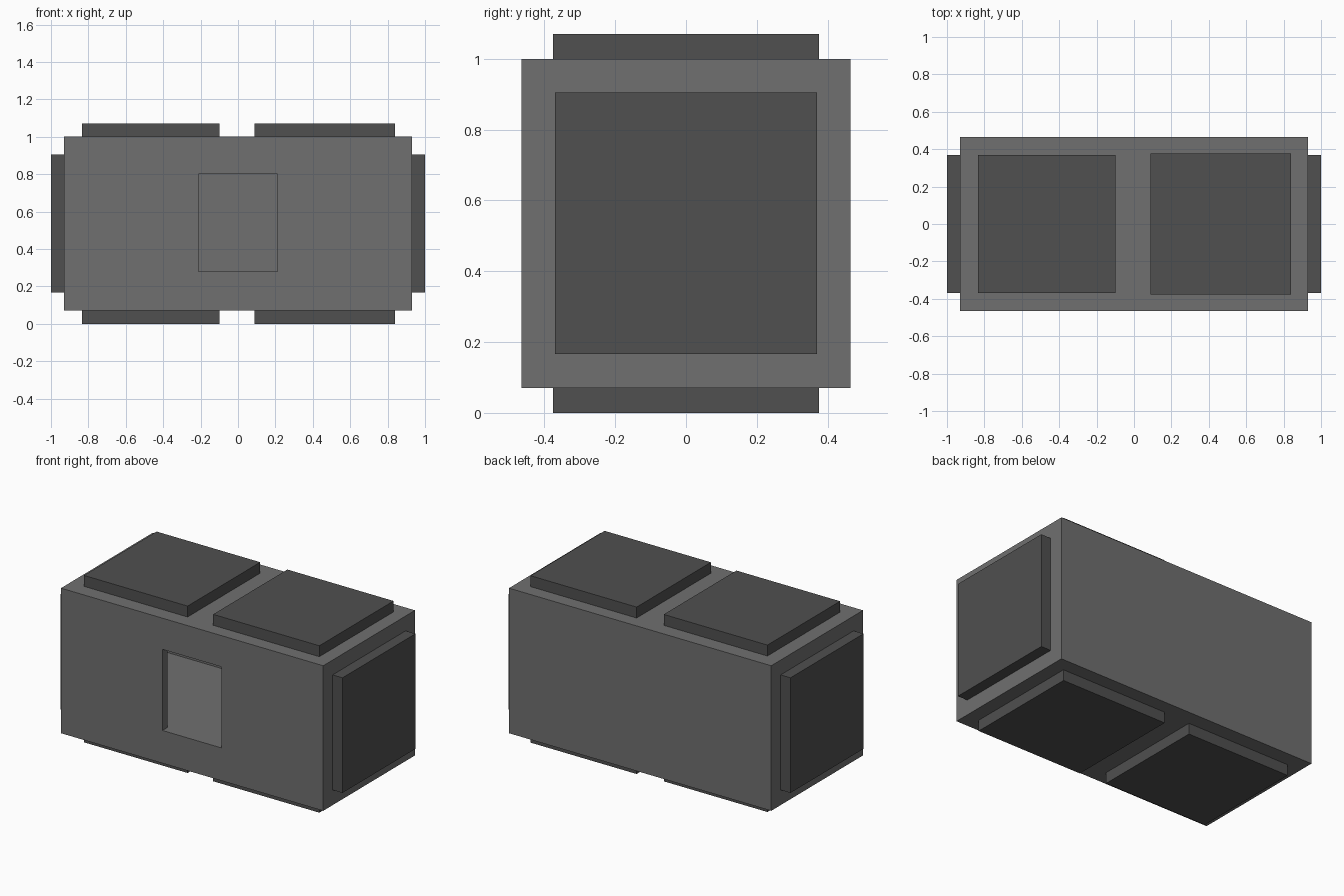
import bpy, bmesh

if "Cube" in bpy.data.objects:
    bpy.data.objects.remove(bpy.data.objects["Cube"])


def material(name, grey):
    mat = bpy.data.materials.new(name)
    mat.diffuse_color = (grey, grey, grey, 1)
    mat.use_nodes = True
    mat.node_tree.nodes["Principled BSDF"].inputs["Base Color"].default_value = mat.diffuse_color
    return mat


BODY = material("mid_grey", 0.16)
PAD = material("dark_grey", 0.08)


def link(name, bm, mat=None):
    bmesh.ops.recalc_face_normals(bm, faces=bm.faces)
    mesh = bpy.data.meshes.new(name)
    bm.to_mesh(mesh)
    bm.free()
    obj = bpy.data.objects.new(name, mesh)
    bpy.context.collection.objects.link(obj)
    if mat:
        mesh.materials.append(mat)
    return obj


def prism(name, outline, z0, z1, mat=None):
    """Extrude a plan outline from z0 up to z1."""
    bm = bmesh.new()
    face = bm.faces.new([bm.verts.new((x, y, z0)) for x, y in outline])
    top = bmesh.ops.extrude_face_region(bm, geom=[face])["geom"]
    verts = [v for v in top if isinstance(v, bmesh.types.BMVert)]
    bmesh.ops.translate(bm, verts=verts, vec=(0, 0, z1 - z0))
    return link(name, bm, mat)


def box(name, x0, x1, half_y, z0, z1, mat):
    outline = [(x0, -half_y), (x1, -half_y), (x1, half_y), (x0, half_y)]
    return prism(name, outline, z0, z1, mat)


# Main body
body = box("body", -0.93, 0.93, 0.465, 0.07, 1.0, BODY)

# Front window opening into a wide inner compartment
half = [(0.21, -0.6), (0.21, -0.415), (0.89, -0.415), (0.89, 0.43)]
plan = half + [(-x, y) for x, y in reversed(half)]
cutter = prism("compartment_cutter", plan, 0.28, 0.80)
cutter.hide_render = True
cutter.hide_viewport = True

cut = body.modifiers.new("compartment", "BOOLEAN")
cut.operation = "DIFFERENCE"
cut.solver = "EXACT"
cut.object = cutter

# Raised pads on top and underneath
for level, z0, z1 in (("top", 1.0, 1.07), ("bottom", 0.0, 0.07)):
    box(level + "_left_pad", -0.835, -0.10, 0.368, z0, z1, PAD)
    box(level + "_right_pad", 0.087, 0.84, 0.376, z0, z1, PAD)

# Raised pads on the two ends
box("left_end_pad", -1.0, -0.93, 0.37, 0.167, 0.905, PAD)
box("right_end_pad", 0.93, 1.0, 0.37, 0.167, 0.905, PAD)
